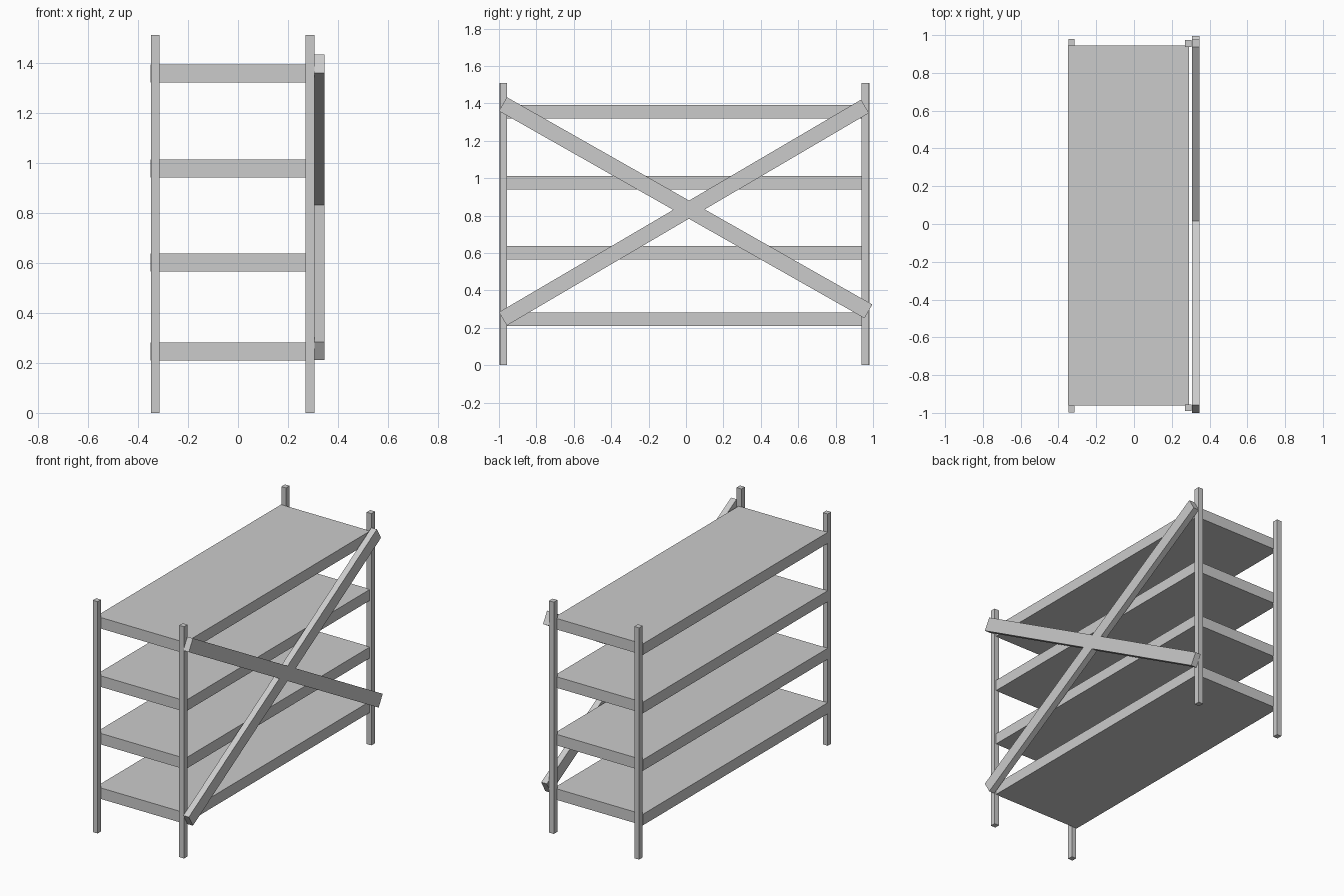
import bpy, math

if "Cube" in bpy.data.objects:
    bpy.data.objects.remove(bpy.data.objects["Cube"])


def box(name, lo, hi):
    """Axis-aligned box between two corners."""
    bpy.ops.mesh.primitive_cube_add(size=1)
    o = bpy.context.object
    o.name = name
    o.location = [(a + b) / 2 for a, b in zip(lo, hi)]
    o.scale = [b - a for a, b in zip(lo, hi)]
    return o


def brace(name, start, end, width, x0, x1):
    """Flat diagonal bar in the y-z plane between two end centres."""
    dy, dz = end[0] - start[0], end[1] - start[1]
    length = math.hypot(dy, dz)
    o = box(name, (x0, -length / 2, -width / 2), (x1, length / 2, width / 2))
    o.location = ((x0 + x1) / 2, (start[0] + end[0]) / 2, (start[1] + end[1]) / 2)
    o.rotation_euler.x = math.atan2(dz, dy)
    return o


# Four corner posts
H = 1.51
for side, x0, x1, front, back in (("left", -0.348, -0.314, -0.997, 0.980),
                                  ("right", 0.270, 0.305, -0.991, 0.975)):
    box(f"front_{side}_post", (x0, front, 0), (x1, front + 0.035, H))
    box(f"back_{side}_post", (x0, back - 0.037, 0), (x1, back, H))

# Four shelves
for i, z in enumerate((0.21, 0.565, 0.94, 1.32)):
    box(f"shelf_{i + 1}", (-0.35, -0.96, z), (0.292, 0.944, z + 0.072))

# Crossed braces on the right side
brace("rising_brace", (-0.979, 0.248), (0.957, 1.384), 0.083, 0.306, 0.346)
brace("falling_brace", (-0.979, 1.396), (0.975, 0.288), 0.085, 0.306, 0.346)
